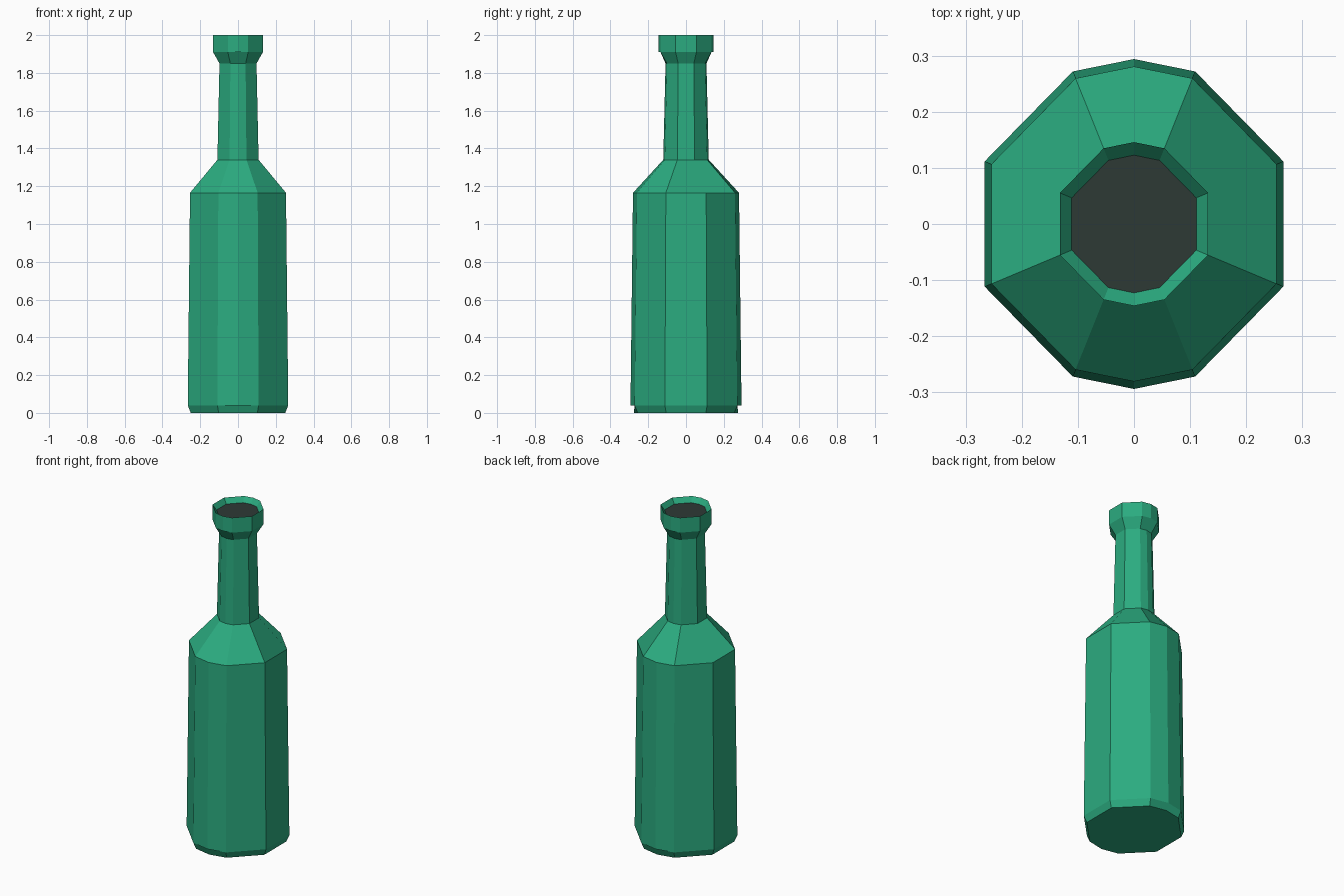
import bpy
import bmesh

if "Cube" in bpy.data.objects:
    bpy.data.objects.remove(bpy.data.objects["Cube"])

CORNERS = [(1, -.42), (1, .42), (.41, 1.022), (0, 1.105), (-.41, 1.022),
           (-1, .42), (-1, -.42), (-.41, -1.022), (0, -1.105), (.41, -1.022)]

# Which corners start a new face in a band
WALL = list(range(11))
SLOPE = [0, 1, 2, 4, 5, 6, 7, 9, 10]      # front and back are one broad face
SHOULDER = [0, 2, 4, 6, 7, 9, 10]         # rear diagonals merge with the sides


def material(name, color):
    m = bpy.data.materials.new(name)
    m.diffuse_color = color
    m.use_nodes = True
    m.node_tree.nodes["Principled BSDF"].inputs["Base Color"].default_value = m.diffuse_color
    return m


def loft(name, start, bands, mat):
    """Cap the start ring, then add bands of (z, radius, face layout)."""
    bm = bmesh.new()

    def ring(z, r):
        return [bm.verts.new((x * r, y * r, z)) for x, y in CORNERS]

    low = ring(*start)
    bm.faces.new(low[::-1] if bands else low)
    for z, r, layout in bands:
        high = ring(z, r)
        for s, e in zip(layout, layout[1:]):
            span = [i % 10 for i in range(s, e + 1)]
            bm.faces.new([low[i] for i in span] + [high[i] for i in span[::-1]])
        low = high
    me = bpy.data.meshes.new(name)
    bm.to_mesh(me)
    bm.free()
    me.materials.append(mat)
    ob = bpy.data.objects.new(name, me)
    bpy.context.collection.objects.link(ob)
    return ob


glass = material("green_glass", (.024, .41, .215, 1))
dark = material("dark_opening", (.027, .041, .036, 1))

# Bottle: base bevel, body, shoulder, neck, flared lip, inner rim
loft("bottle", (0, .25), [
    (.04, .266, SLOPE),
    (1.165, .254, WALL),
    (1.34, .109, SHOULDER),
    (1.85, .098, WALL),
    (1.91, .132, SLOPE),
    (2.0, .132, WALL),
    (1.97, .111, WALL)], glass)

# Dark surface inside the mouth
loft("mouth", (1.97, .111), [], dark)
